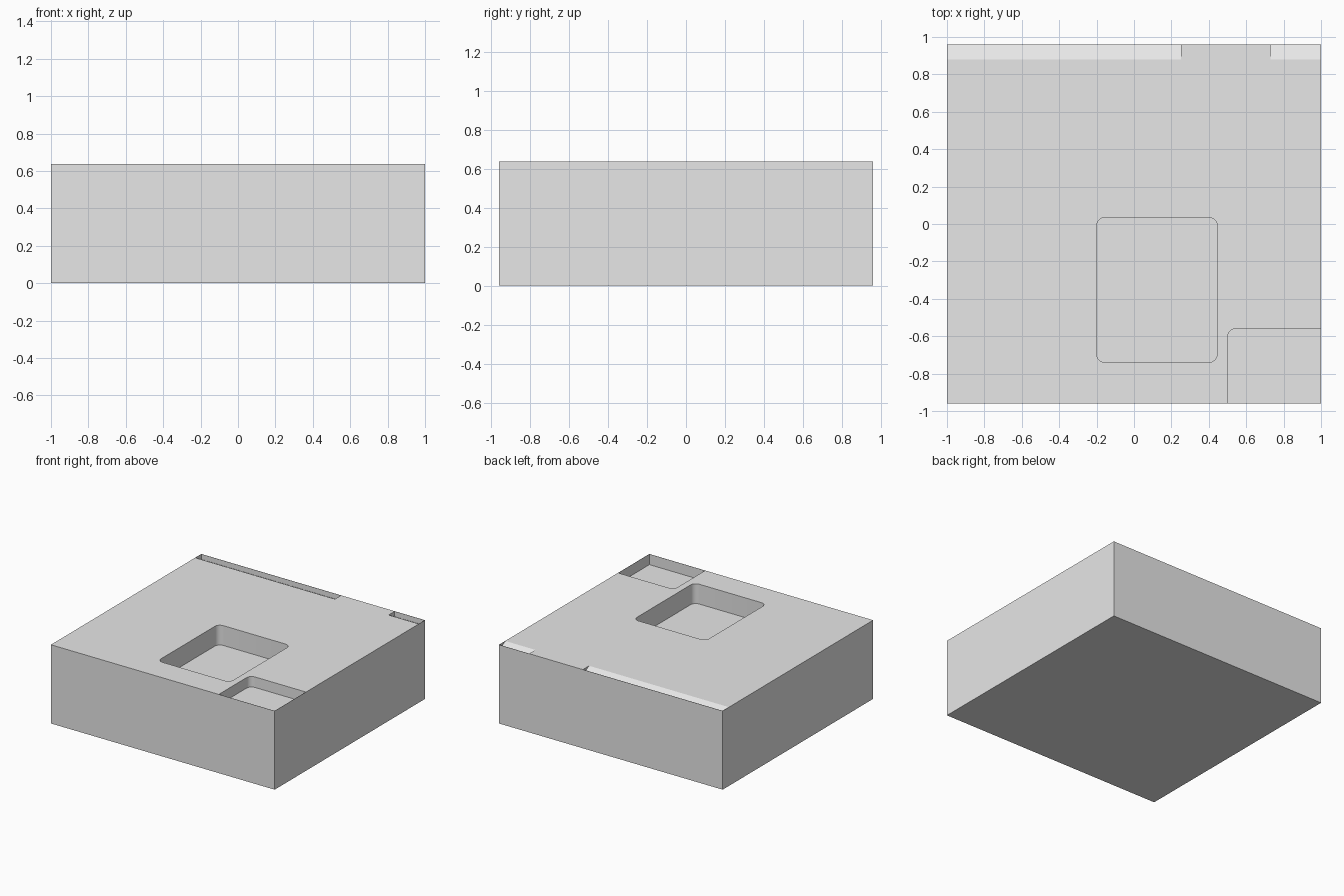
import bpy
import bmesh
from math import cos, sin, pi

cube = bpy.data.objects.get("Cube")
if cube:
    bpy.data.objects.remove(cube, do_unlink=True)

W, D, H = 1.0, 0.96, 0.636    # half width, half depth, height
SKIN = 0.002                  # thin outer skin left around open-edge recesses
EDGE_X, EDGE_Y = W - SKIN, D - SKIN

grey = bpy.data.materials.new("plain grey")
grey.use_nodes = True
grey.diffuse_color = (0.8, 0.8, 0.8, 1)
grey.node_tree.nodes["Principled BSDF"].inputs["Base Color"].default_value = grey.diffuse_color


def prism(name, points, offset):
    """Extrude a planar outline by an offset into a closed solid."""
    bm = bmesh.new()
    face = bm.faces.new([bm.verts.new(p) for p in points])
    grown = bmesh.ops.extrude_face_region(bm, geom=[face])["geom"]
    moved = [g for g in grown if isinstance(g, bmesh.types.BMVert)]
    bmesh.ops.translate(bm, verts=moved, vec=offset)
    bmesh.ops.recalc_face_normals(bm, faces=bm.faces)
    mesh = bpy.data.meshes.new(name)
    bm.to_mesh(mesh)
    bm.free()
    obj = bpy.data.objects.new(name, mesh)
    bpy.context.collection.objects.link(obj)
    mesh.materials.append(grey)
    return obj


def outline(x0, x1, y0, y1, z, radii, steps=6):
    """Rectangle outline, counter-clockwise from the low corner, with a radius per corner."""
    corners = [(x0, y0, 1, 1), (x1, y0, -1, 1), (x1, y1, -1, -1), (x0, y1, 1, -1)]
    points = []
    for i, ((x, y, sx, sy), r) in enumerate(zip(corners, radii)):
        if r == 0:
            points.append((x, y, z))
            continue
        for k in range(steps + 1):
            a = pi + (i + k / steps) * pi / 2
            points.append((x + sx * r + r * cos(a), y + sy * r + r * sin(a), z))
    return points


def groove(name, x0, x1):
    """Sloping cutter that falls away toward the back edge."""
    front, lift, depth = 0.88, 0.1, 0.042
    profile = [(front, H), (EDGE_Y, H - depth), (EDGE_Y, H + lift), (front, H + lift)]
    return prism(name, [(x0, y, z) for y, z in profile], (x1 - x0, 0, 0))


# Main block
block = prism("block", outline(-W, W, -D, D, 0, [0] * 4), (0, 0, H))

# Recess cutters: central pocket, front corner pocket, two back grooves
cutters = [
    prism("pocket_cutter",
          outline(-0.2, 0.445, -0.74, 0.035, H - 0.16, [0.045] * 4), (0, 0, 0.4)),
    prism("corner_pocket_cutter",
          outline(0.5, EDGE_X, -EDGE_Y, -0.56, H - 0.085, [0, 0, 0, 0.045]), (0, 0, 0.4)),
    groove("long_groove_cutter", -EDGE_X, 0.25),
    groove("short_groove_cutter", 0.73, EDGE_X),
]

bpy.context.view_layer.objects.active = block
for cutter in cutters:
    cutter.hide_render = True
    cut = block.modifiers.new("cut", "BOOLEAN")
    cut.operation = "DIFFERENCE"
    cut.solver = "EXACT"
    cut.object = cutter
    bpy.ops.object.modifier_apply(modifier=cut.name)
    bpy.data.objects.remove(cutter, do_unlink=True)

# Smooth only the rounded pocket corners
for obj in bpy.context.selected_objects:
    obj.select_set(False)
block.select_set(True)
bpy.ops.object.shade_smooth_by_angle(angle=pi / 9)
